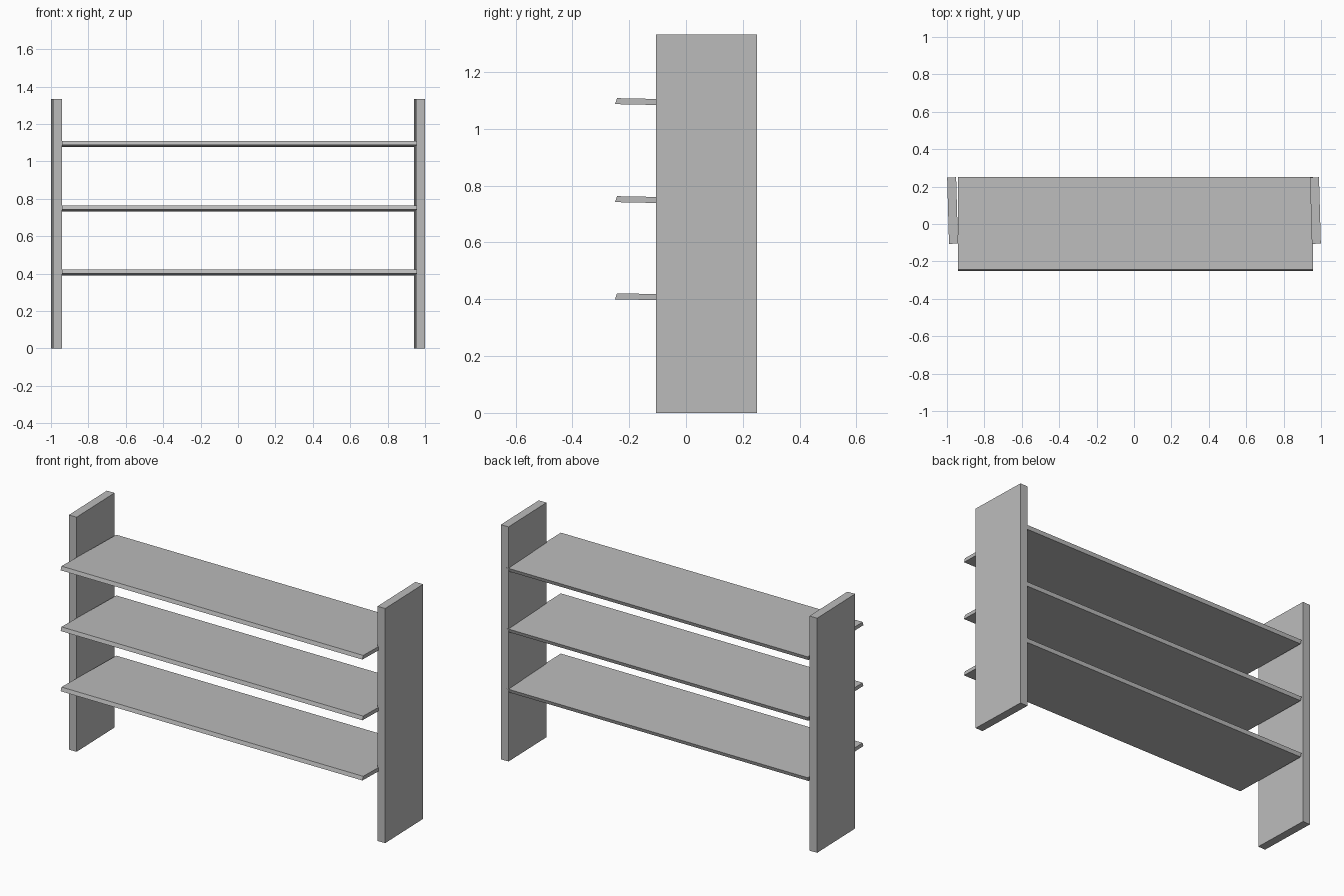
import bpy, bmesh, math
from mathutils import Matrix, Vector

cube = bpy.data.objects.get("Cube")
if cube:
    bpy.data.objects.remove(cube, do_unlink=True)

grey = bpy.data.materials.new("plain grey")
GREY = (0.5, 0.5, 0.5, 1)
grey.diffuse_color = GREY
grey.use_nodes = True
grey.node_tree.nodes["Principled BSDF"].inputs["Base Color"].default_value = GREY


def prism(name, profile, sweep):
    """Closed prism: a profile of 3D points extruded along a vector."""
    bm = bmesh.new()
    face = bm.faces.new([bm.verts.new(p) for p in profile])
    ext = bmesh.ops.extrude_face_region(bm, geom=[face], use_keep_orig=True)
    verts = [g for g in ext["geom"] if isinstance(g, bmesh.types.BMVert)]
    bmesh.ops.translate(bm, verts=verts, vec=sweep)
    bmesh.ops.recalc_face_normals(bm, faces=bm.faces)
    mesh = bpy.data.meshes.new(name)
    bm.to_mesh(mesh)
    bm.free()
    mesh.materials.append(grey)
    obj = bpy.data.objects.new(name, mesh)
    bpy.context.collection.objects.link(obj)
    return obj


# Upright end panels, both turned slightly the same way
HEIGHT, WIDTH, DEPTH = 1.333, 0.048, 0.355
turn = Matrix.Rotation(math.radians(1.6), 3, "Z")
for name, x in (("right_panel", -0.97), ("left_panel", 0.97)):
    corners = [(-1, -1), (1, -1), (1, 1), (-1, 1)]
    outline = [turn @ Vector((a * WIDTH / 2, b * DEPTH / 2, 0)) + Vector((x, 0.072, 0))
               for a, b in corners]
    prism(name, outline, (0, 0, HEIGHT))

# Thin shelves with slanted edges, dipping slightly toward the back
X0, X1, DROP, THICK, SLANT = -0.94, 0.957, 0.01, 0.021, 0.007
for name, top in (("lower_shelf", 0.421), ("middle_shelf", 0.763), ("upper_shelf", 1.108)):
    section = [(X0, -0.25, top - THICK), (X0, -0.25 + SLANT, top),
               (X0, 0.25, top - DROP), (X0, 0.25 - SLANT, top - DROP - THICK)]
    prism(name, section, (X1 - X0, 0, 0))
